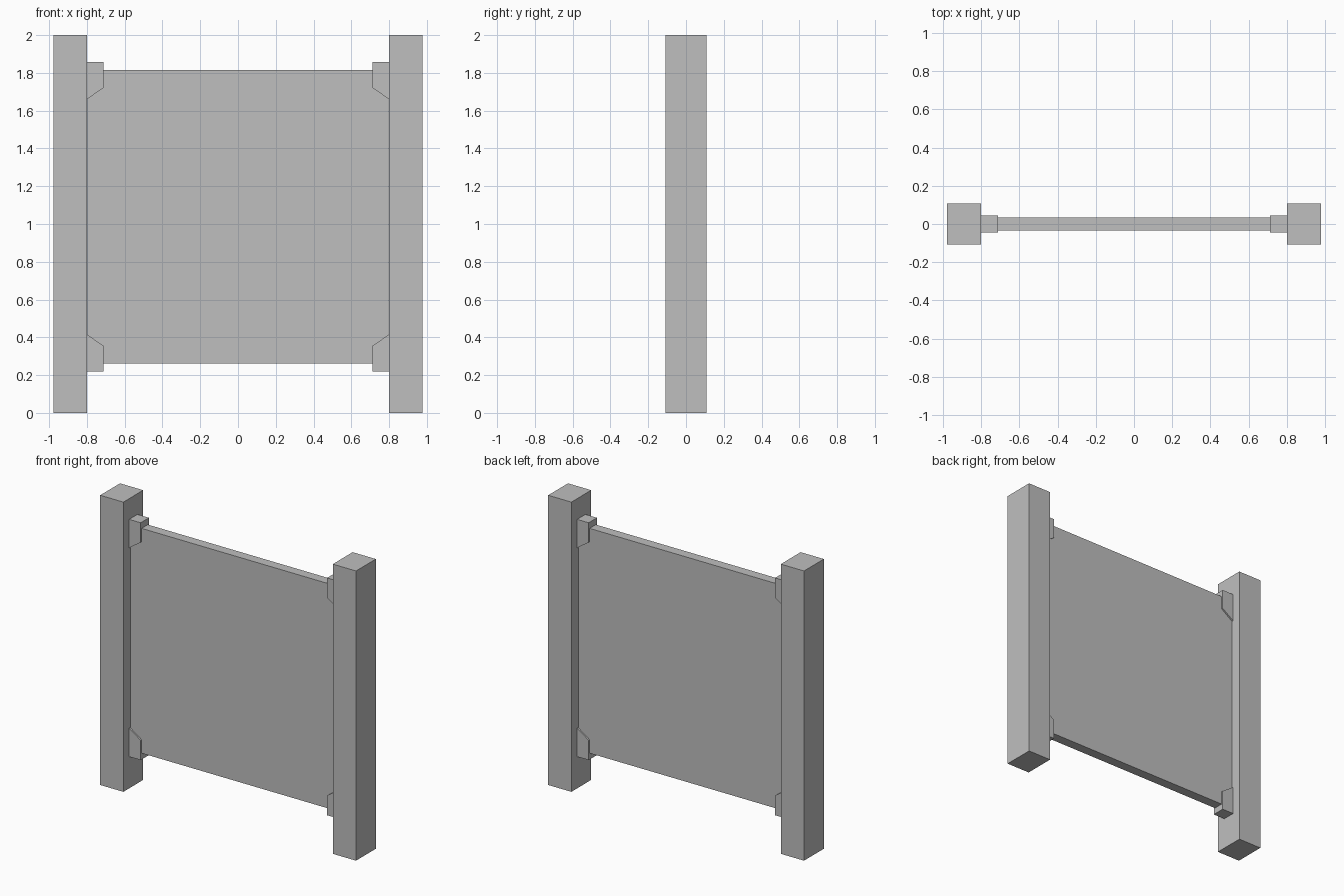
import bpy
import bmesh

cube = bpy.data.objects.get("Cube")
if cube:
    bpy.data.objects.remove(cube, do_unlink=True)

GREY = (0.52, 0.52, 0.52, 1.0)
grey = bpy.data.materials.new("plain grey")
grey.use_nodes = True
grey.diffuse_color = GREY
grey.node_tree.nodes["Principled BSDF"].inputs["Base Color"].default_value = GREY


def extrude_profile(name, outline, half_depth):
    """Solid from an x-z outline, extruded evenly along y."""
    bm = bmesh.new()
    face = bm.faces.new([bm.verts.new((x, -half_depth, z)) for x, z in outline])
    result = bmesh.ops.extrude_face_region(bm, geom=[face])
    moved = [v for v in result["geom"] if isinstance(v, bmesh.types.BMVert)]
    bmesh.ops.translate(bm, verts=moved, vec=(0, 2 * half_depth, 0))
    bmesh.ops.recalc_face_normals(bm, faces=bm.faces)
    mesh = bpy.data.meshes.new(name)
    bm.to_mesh(mesh)
    bm.free()
    mesh.materials.append(grey)
    obj = bpy.data.objects.new(name, mesh)
    bpy.context.scene.collection.objects.link(obj)
    return obj


def rectangle(x0, x1, z0, z1):
    return [(x0, z0), (x1, z0), (x1, z1), (x0, z1)]


POST_IN, POST_OUT = 0.80, 0.977
PANEL_LOW, PANEL_HIGH = 0.262, 1.814
MID = (PANEL_LOW + PANEL_HIGH) / 2

# Flat board between the posts
extrude_profile("panel", rectangle(-0.798, 0.798, PANEL_LOW, PANEL_HIGH), 0.034)

# Corner bracket: x position and height above the panel's middle
bracket = [(POST_IN, 0.622), (0.712, 0.683), (0.712, 0.819), (POST_IN, 0.819)]

for side, sx in (("left", 1), ("right", -1)):
    # Square upright post
    extrude_profile(side + "_post", rectangle(sx * POST_IN, sx * POST_OUT, 0, 2), 0.108)
    # Chamfered brackets gripping the panel corners
    for level, sz in (("upper", 1), ("lower", -1)):
        outline = [(sx * x, MID + sz * z) for x, z in bracket]
        extrude_profile(f"{side}_{level}_bracket", outline, 0.045)
